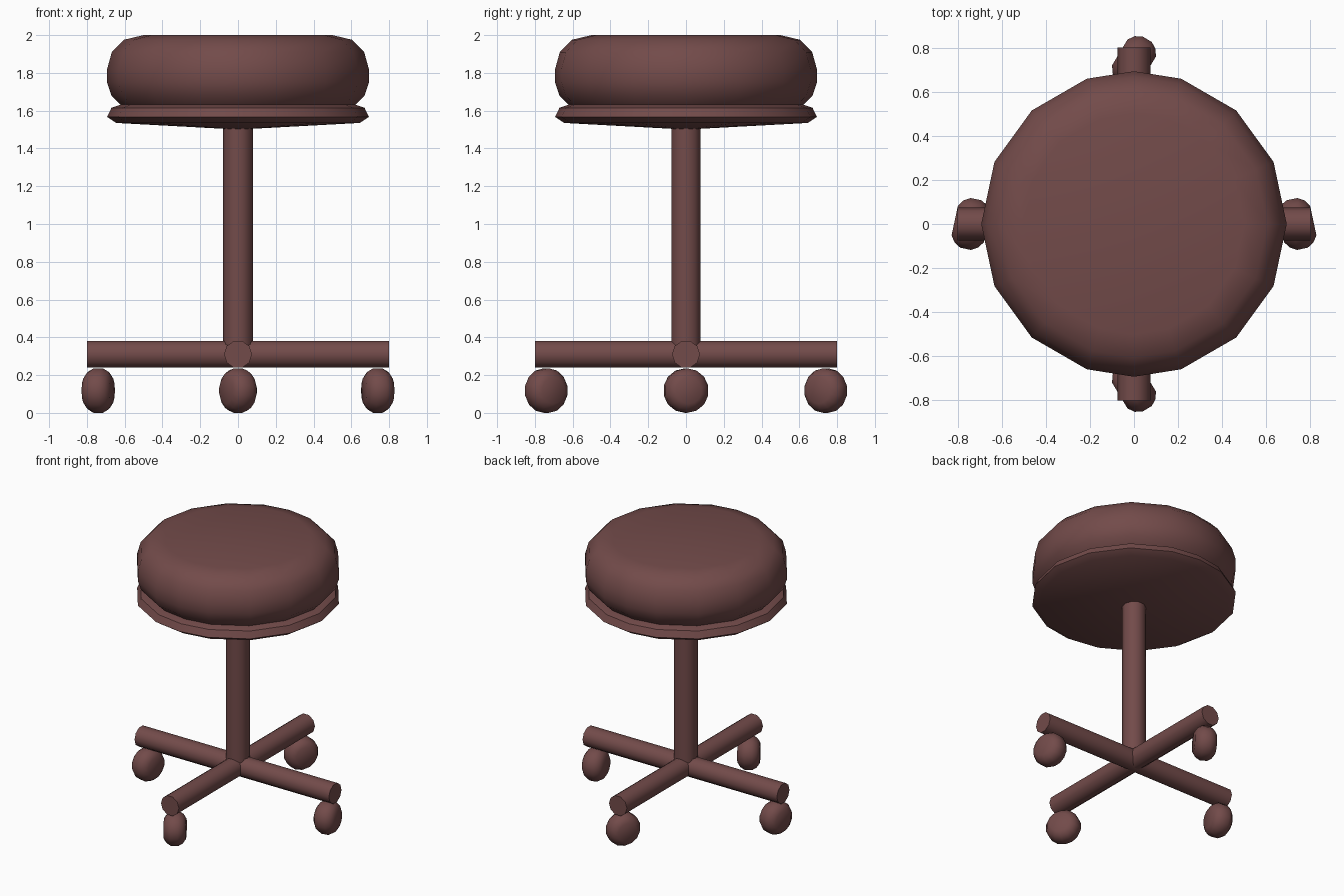
import bpy, bmesh
from math import radians, cos, sin, pi
from mathutils import Matrix

if "Cube" in bpy.data.objects:
    bpy.data.objects.remove(bpy.data.objects["Cube"])

mat = bpy.data.materials.new("brown")
mat.diffuse_color = (0.17, 0.07, 0.068, 1)
mat.use_nodes = True
mat.node_tree.nodes["Principled BSDF"].inputs["Base Color"].default_value = mat.diffuse_color


def lathe(name, profile, angles, matrix=Matrix(), smooth=45):
    """Revolve (radius, z) points, bottom to top, around z; radius 0 makes a pole."""
    bm = bmesh.new()
    rings = []
    for r, z in profile:
        if r == 0:
            rings.append([bm.verts.new((0, 0, z))])
        else:
            rings.append([bm.verts.new((r * cos(a), r * sin(a), z)) for a in angles])
    n = len(angles)
    for lo, hi in zip(rings, rings[1:]):
        for i in range(n):
            j = (i + 1) % n
            if len(lo) == 1:
                bm.faces.new((lo[0], hi[j], hi[i]))
            elif len(hi) == 1:
                bm.faces.new((lo[i], lo[j], hi[0]))
            else:
                bm.faces.new((lo[i], lo[j], hi[j], hi[i]))
    # flat caps on open ends
    if len(rings[0]) > 1:
        bm.faces.new(rings[0][::-1])
    if len(rings[-1]) > 1:
        bm.faces.new(rings[-1])
    bm.transform(matrix)
    bmesh.ops.recalc_face_normals(bm, faces=bm.faces)
    me = bpy.data.meshes.new(name)
    bm.to_mesh(me)
    bm.free()
    me.materials.append(mat)
    ob = bpy.data.objects.new(name, me)
    bpy.context.collection.objects.link(ob)
    bpy.ops.object.select_all(action='DESELECT')
    ob.select_set(True)
    bpy.context.view_layer.objects.active = ob
    bpy.ops.object.shade_smooth_by_angle(angle=radians(smooth))
    return ob


def even(n):
    return [2 * pi * i / n for i in range(n)]


# Seat outline: 16 sides, slightly tighter at front and back
quarter = [0, 24, 48, 72]
seat_angles = [radians(a) for a in
               quarter + [90] + [180 - a for a in quarter[::-1]]
               + [180 + a for a in quarter[1:]] + [270] + [360 - a for a in quarter[:0:-1]]]

# Padded cushion
lathe("seat_cushion", [(0, 1.63), (0.62, 1.63), (0.67, 1.68), (0.693, 1.75), (0.693, 1.82),
                       (0.668, 1.91), (0.605, 1.975), (0.5, 2.0), (0, 2.0)], seat_angles)
# Shallow dished plate under the cushion
lathe("seat_plate", [(0, 1.5), (0.645, 1.535), (0.693, 1.567), (0.67, 1.615),
                     (0.62, 1.632), (0, 1.632)], seat_angles)

# Column
lathe("column", [(0.08, 0.31), (0.08, 1.51)], even(10))

# Crossed base beams
lift = Matrix.Translation((0, 0, 0.31))
beam = [(0.074, -0.8), (0.074, 0.8)]
lathe("base_beam_side", beam, even(10),
      lift @ Matrix.Rotation(pi / 2, 4, 'Z') @ Matrix.Rotation(pi / 2, 4, 'X'))
lathe("base_beam_front_back", beam, even(10), lift @ Matrix.Rotation(pi / 2, 4, 'X'))

# Caster wheels, each swivelled a little
wheel = [(0.07, -0.075), (0.1, -0.055), (0.118, -0.025),
         (0.118, 0.025), (0.1, 0.055), (0.07, 0.075)]
for name, x, y, turn in (("right", 0.74, 0, 12), ("left", -0.74, 0, -12),
                         ("front", 0, -0.74, 31), ("back", 0, 0.74, -31)):
    lathe("wheel_" + name, wheel, even(14),
          Matrix.Translation((x, y, 0.118)) @ Matrix.Rotation(radians(turn), 4, 'Z')
          @ Matrix.Rotation(pi / 2, 4, 'Y'))
